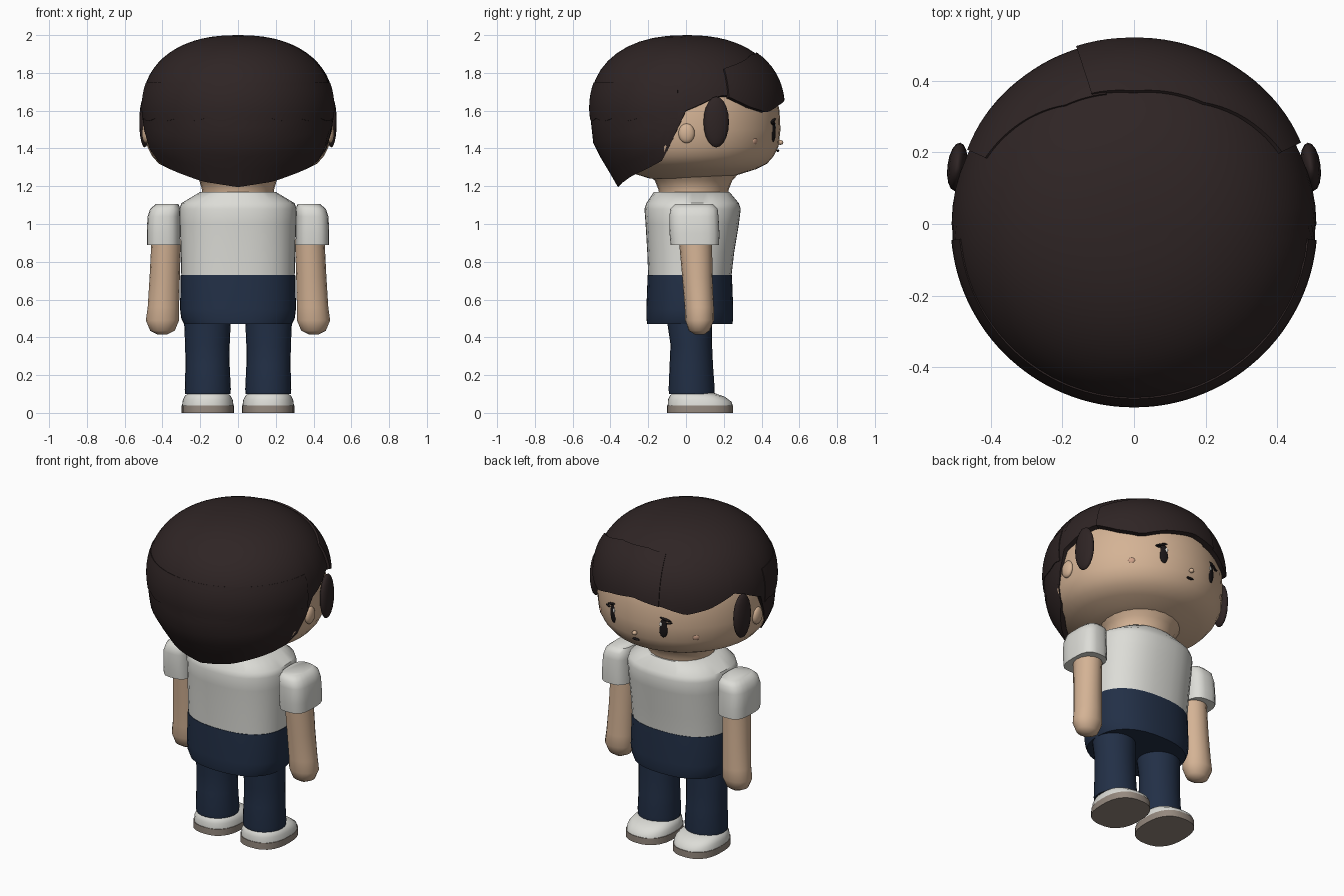
import bpy, bmesh
from math import sin, cos, pi, radians
from mathutils import Vector, Matrix

if "Cube" in bpy.data.objects:
    bpy.data.objects.remove(bpy.data.objects["Cube"])


def material(name, r, g, b):
    m = bpy.data.materials.new(name)
    m.use_nodes = True
    m.diffuse_color = (r, g, b, 1)
    node = m.node_tree.nodes["Principled BSDF"]
    node.inputs["Base Color"].default_value = (r, g, b, 1)
    node.inputs["Roughness"].default_value = 0.8
    return m


SKIN = material("skin", 0.66, 0.45, 0.30)
HAIR = material("dark brown hair", 0.028, 0.018, 0.018)
WHITE = material("white cloth", 0.72, 0.72, 0.68)
NAVY = material("navy cloth", 0.016, 0.029, 0.062)
SOLE = material("taupe sole", 0.30, 0.25, 0.21)
DARK = material("eye black", 0.01, 0.008, 0.009)
BLUSH = material("blush", 0.62, 0.36, 0.25)


def finish(name, bm, mat, angle=40):
    bmesh.ops.recalc_face_normals(bm, faces=bm.faces)
    me = bpy.data.meshes.new(name)
    bm.to_mesh(me)
    bm.free()
    ob = bpy.data.objects.new(name, me)
    bpy.context.collection.objects.link(ob)
    me.materials.append(mat)
    bpy.ops.object.select_all(action='DESELECT')
    ob.select_set(True)
    bpy.context.view_layer.objects.active = ob
    bpy.ops.object.shade_smooth_by_angle(angle=radians(angle))
    return ob


def loft(name, mat, rings, n=24, power=2, angle=40):
    """Stack of rounded rings, each (z, cx, cy, rx, ry), capped at both ends."""
    bm = bmesh.new()
    loops = []
    for z, cx, cy, rx, ry in rings:
        loop = []
        for i in range(n):
            c, s = cos(2 * pi * i / n), sin(2 * pi * i / n)
            k = (abs(c) ** power + abs(s) ** power) ** (-1 / power)
            loop.append(bm.verts.new((cx + rx * c * k, cy + ry * s * k, z)))
        loops.append(loop)
    for a, b in zip(loops, loops[1:]):
        for i in range(n):
            j = (i + 1) % n
            bm.faces.new((a[i], a[j], b[j], b[i]))
    bm.faces.new(loops[0])
    bm.faces.new(loops[-1])
    return finish(name, bm, mat, angle)


def blob(name, mat, place, size, turn=0.0, tilt=0.0):
    """Ellipsoid, turned about z and tilted about its own y."""
    bm = bmesh.new()
    bmesh.ops.create_uvsphere(bm, u_segments=16, v_segments=10, radius=1)
    bm.transform(Matrix.Translation(place) @ Matrix.Rotation(turn, 4, 'Z')
                 @ Matrix.Rotation(tilt, 4, 'Y') @ Matrix.Diagonal((*size, 1)))
    return finish(name, bm, mat, 60)


def table(points, x):
    for (x0, y0), (x1, y1) in zip(points, points[1:]):
        if x <= x1:
            return y0 + (y1 - y0) * max(0, (x - x0) / (x1 - x0))
    return points[-1][1]


def hair_radius(z):
    if z > 1.6:
        return 0.51 * max(0, 1 - ((z - 1.6) / 0.4) ** 2.3) ** 0.435
    return table([(1.2, 0.36), (1.33, 0.44), (1.42, 0.49), (1.6, 0.51)], z)


def hair_sheet(name, a0, a1, cols, top, bottom, lift, thick, rows=16):
    """Sheet of hair between two heights; angles run from the face (+y) towards +x."""
    bm = bmesh.new()
    grid = []
    for i in range(cols + 1):
        a = a0 + (a1 - a0) * i / cols
        zt, zb = top(a), bottom(a)
        column = []
        for j in range(rows + 1):
            t = j / rows
            drop = 1 - cos(t * pi / 2) if zt > 1.99 else t
            z = zt - (zt - zb) * drop
            r = hair_radius(z) + lift
            column.append(bm.verts.new((r * sin(radians(a)), r * cos(radians(a)), z)))
        grid.append(column)
    for p, q in zip(grid, grid[1:]):
        for j in range(rows):
            bm.faces.new((p[j], p[j + 1], q[j + 1], q[j]))
    bmesh.ops.remove_doubles(bm, verts=bm.verts, dist=0.0005)
    # inner copy and rim, pulled towards the head
    shell = bmesh.ops.extrude_face_region(bm, geom=bm.faces[:])
    for v in shell["geom"]:
        if isinstance(v, bmesh.types.BMVert):
            v.co -= (v.co - Vector((0, 0, 1.55))).normalized() * thick
    return finish(name, bm, HAIR, 45)


# Head and neck
head = [(1.24, .20), (1.265, .28), (1.29, .36), (1.32, .42), (1.36, .455), (1.41, .48),
        (1.5, .49), (1.6, .485), (1.7, .465), (1.8, .41), (1.88, .32), (1.94, .18)]
loft("head", SKIN, [(z, 0, 0.01, r, r) for z, r in head], 40, angle=60)
loft("neck", SKIN, [(1.12, 0, .04, .19, .18), (1.18, 0, .04, .19, .185),
                    (1.23, 0, .04, .205, .205), (1.28, 0, .03, .26, .26)])

# Hair: scalp, scalloped upper layer, and two overlapping fringe pieces
hairline = [(0, 1.69), (70, 1.68), (82, 1.63), (90, 1.60), (98, 1.45), (105, 1.34),
            (120, 1.29), (150, 1.225), (180, 1.195)]
fringe_line = [(0, 1.66), (20, 1.63), (35, 1.59), (50, 1.62), (66, 1.68)]
fringe_top = [(0, 1.91), (30, 1.895), (66, 1.82)]


def crown(a):
    return 2.0


def fringe_upper(a):
    return table(fringe_top, abs(a))


def fringe_lower(a):
    return table(fringe_line, abs(a))


hair_sheet("hair_scalp", -180, 180, 64, crown,
           lambda a: table(hairline, abs(a)), 0, 0.03)
hair_sheet("hair_upper_layer", 95, 265, 60, lambda a: 1.75,
           lambda a: 1.56 - 0.015 * abs(sin(radians(a * 9))), 0.003, 0.01, 6)
hair_sheet("fringe_main", -18, 64, 24, fringe_upper, fringe_lower, 0.014, 0.03, 10)
hair_sheet("fringe_side", -66, -12, 18, fringe_upper, fringe_lower, 0.006, 0.03, 10)

# Torso
loft("shirt", WHITE, [(.72, 0, .02, .30, .22), (.85, 0, .025, .303, .23),
                      (1.0, 0, .033, .308, .247), (1.08, 0, .035, .31, .255),
                      (1.11, 0, .035, .30, .245), (1.17, 0, .03, .20, .20)], 32, 2.4)
loft("trouser_hips", NAVY, [(.47, 0, .02, .285, .225), (.50, 0, .02, .30, .23),
                            (.55, 0, .02, .307, .23), (.73, 0, .02, .303, .223)], 32, 2.4)

for side, s in (("left", 1), ("right", -1)):
    # Arms and sleeves
    loft(side + "_sleeve", WHITE, [(.89, s * .395, .047, .088, .128),
                                   (.95, s * .395, .045, .088, .132),
                                   (1.04, s * .393, .042, .086, .13),
                                   (1.08, s * .385, .042, .08, .125),
                                   (1.105, s * .375, .042, .06, .10)], 24, 3.2, 50)
    loft(side + "_arm", SKIN, [(.415, s * .40, .072, .025, .025), (.435, s * .40, .07, .065, .055),
                               (.49, s * .40, .072, .088, .076), (.56, s * .395, .07, .083, .077),
                               (.72, s * .388, .06, .08, .08), (.92, s * .38, .05, .078, .088)],
         16, angle=50)
    # Legs
    loft(side + "_leg", NAVY, [(.10, s * .16, .03, .12, .12), (.125, s * .16, .03, .122, .122),
                               (.25, s * .161, .028, .117, .115), (.36, s * .162, .028, .118, .11),
                               (.47, s * .162, .02, .123, .118), (.55, s * .162, .02, .123, .118)])
    # Shoes
    loft(side + "_sole", SOLE, [(0, s * .16, .075, .138, .175), (.04, s * .16, .075, .138, .175)],
         28, 2.5)
    upper = loft(side + "_shoe", WHITE, [(.04, s * .16, .075, .136, .172),
                                         (.07, s * .16, .073, .132, .168),
                                         (.092, s * .16, .06, .12, .145),
                                         (.105, s * .16, .04, .10, .11)], 28, 2.4, 60)
    for v in upper.data.vertices:
        if v.co.z > .05:
            v.co.z -= max(0, v.co.y - .15) * .12
    # Ears and the locks in front of them
    blob(side + "_ear", SKIN, (s * .487, .003, 1.48), (.022, .043, .052))
    blob(side + "_side_lock", HAIR, (s * .494, .16, 1.54), (.028, .068, .135), s * .12)
    # Eyes, lashes and cheeks
    out = -s * radians(20)
    blob(side + "_eye", DARK, (s * .17, .462, 1.495), (.027, .010, .060), out)
    blob(side + "_eye_glint", WHITE, (s * .16, .473, 1.517), (.008, .004, .013), out)
    blob(side + "_lash", DARK, (s * .185, .461, 1.548), (.035, .010, .007), out, s * .3)
    blob(side + "_lash_tip", DARK, (s * .208, .460, 1.53), (.018, .008, .005), out, -s * .2)
    blob(side + "_cheek", BLUSH, (s * .322, .362, 1.44), (.022, .010, .018), -s * .72)

# Nose and mouth
blob("nose", SKIN, (0, .500, 1.432), (.014, .015, .013))
blob("mouth", DARK, (0, .486, 1.388), (.024, .008, .007))
